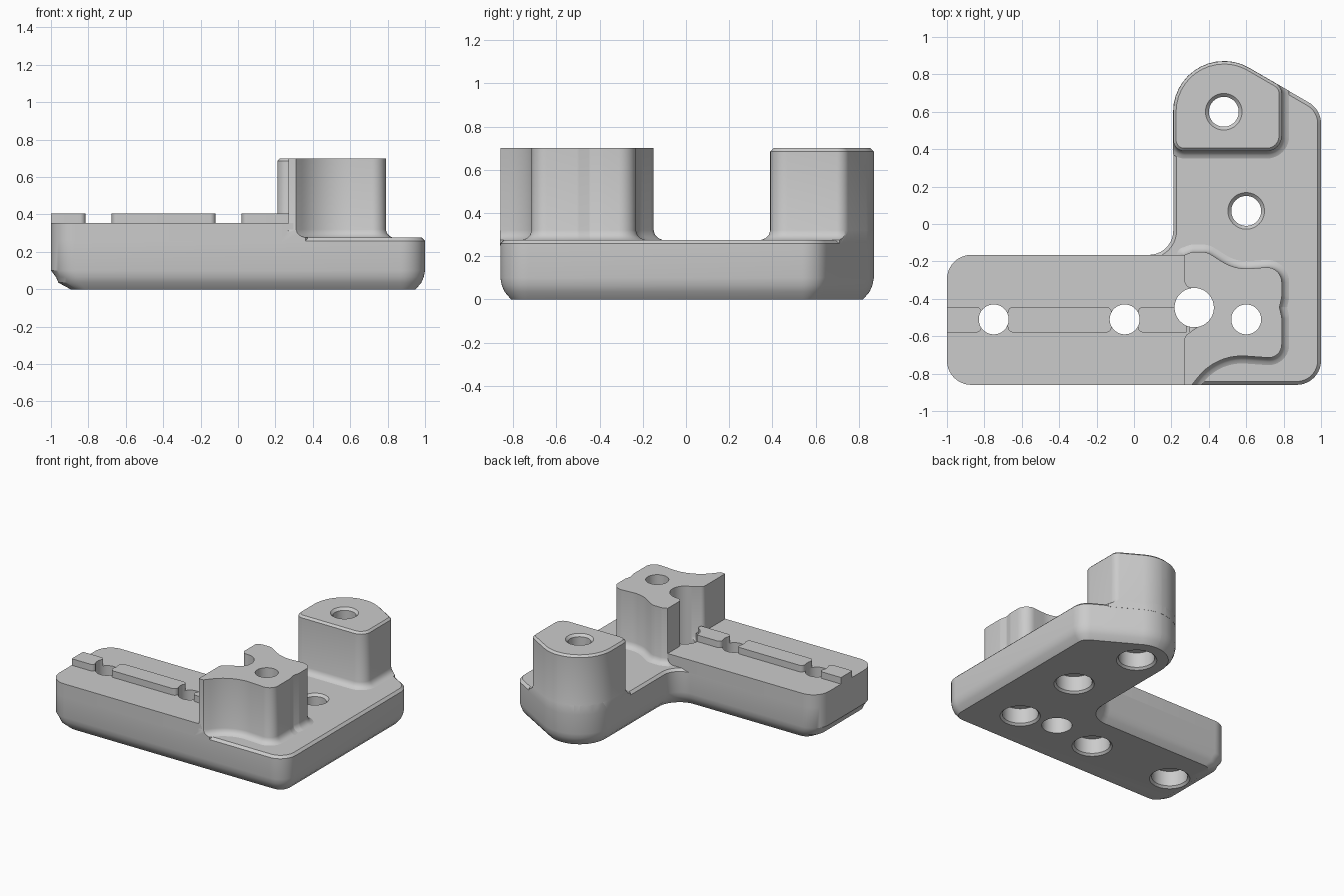
import bpy, bmesh, math
from mathutils import Vector

cube = bpy.data.objects.get("Cube")
if cube:
    bpy.data.objects.remove(cube, do_unlink=True)

grey = bpy.data.materials.new("plain grey")
grey.use_nodes = True
colour = (0.6, 0.6, 0.6, 1)
grey.diffuse_color = colour
grey.node_tree.nodes["Principled BSDF"].inputs["Base Color"].default_value = colour


def outline(corners, inset=0.0, steps=10):
    """Counter-clockwise polygon with rounded corners (x, y, radius), moved inwards by inset."""
    points = []
    for i, (x, y, r) in enumerate(corners):
        p = Vector((x, y))
        a = (p - Vector(corners[i - 1][:2])).normalized()
        b = (Vector(corners[(i + 1) % len(corners)][:2]) - p).normalized()
        turn = math.atan2(a.x * b.y - a.y * b.x, a.dot(b))
        side = 1 if turn > 0 else -1
        na, nb = Vector((-a.y, a.x)), Vector((-b.y, b.x))
        p = p + (na + nb) * inset / (1 + na.dot(nb))
        r = max(r - side * inset, 0.003)
        centre = p + (na + nb) * side * r / (1 + na.dot(nb))
        start = math.atan2(-na.y * side, -na.x * side)
        for k in range(steps + 1):
            t = start + turn * k / steps
            points.append((centre.x + r * math.cos(t), centre.y + r * math.sin(t)))
    return points


def loft(name, layers):
    """Solid through a stack of (points, z) layers."""
    bm = bmesh.new()
    rings = [[bm.verts.new((x, y, z)) for x, y in pts] for pts, z in layers]
    for low, high in zip(rings, rings[1:]):
        n = len(low)
        for i in range(n):
            j = (i + 1) % n
            bm.faces.new((low[i], low[j], high[j], high[i]))
    bm.faces.new(rings[0][::-1])
    bm.faces.new(rings[-1])
    mesh = bpy.data.meshes.new(name)
    bm.to_mesh(mesh)
    bm.free()
    mesh.materials.append(grey)
    ob = bpy.data.objects.new(name, mesh)
    bpy.context.collection.objects.link(ob)
    return ob


def solid(name, corners, profile):
    return loft(name, [(outline(corners, d), z) for d, z in profile])


def circle(x, y, r, n=48):
    return [(x + r * math.cos(math.tau * i / n), y + r * math.sin(math.tau * i / n)) for i in range(n)]


def cut(ob, cutter, operation):
    mod = ob.modifiers.new("cut", "BOOLEAN")
    mod.operation, mod.object, mod.solver = operation, cutter, "EXACT"
    bpy.context.view_layer.objects.active = ob
    bpy.ops.object.modifier_apply(modifier=mod.name)


# Base plate: L shape with a softened bottom edge and small top chamfer
FRONT, BACK, ARM_BACK = -0.86, 0.87, -0.165
plate_corners = [(-1, FRONT, 0.13), (1, FRONT, 0.13), (1, 0.612, 0.13), (0.553, BACK, 0.27),
                 (0.21, BACK, 0.27), (0.21, ARM_BACK, 0.13), (-1, ARM_BACK, 0.13)]
plate = solid("base_plate", plate_corners,
              [(0.05, 0), (0.02, 0.035), (0.007, 0.065), (0, 0.1), (0, 0.258), (0.018, 0.276)])
for v in plate.data.vertices:
    if v.co.x < -0.7 and v.co.z < 0.1:
        v.co.x += {0: 0.055}.get(round(v.co.z, 3), 0.02)

# Raised arm
arm = solid("raised_arm", [(-1, FRONT, 0.13), (0.3, FRONT, 0), (0.3, ARM_BACK, 0), (-1, ARM_BACK, 0.13)],
            [(0, 0.25), (0, 0.355)])

# Bosses with flared feet, trimmed to the plate outline
foot = [(-0.04, 0.25), (-0.04, 0.276), (-0.022, 0.283), (-0.007, 0.298), (0, 0.32)]
rear = solid("rear_boss", [(0.21, 0.39, 0.06), (0.79, 0.39, 0.08), (0.79, 0.733, 0.06),
                           (0.553, BACK, 0.27), (0.21, BACK, 0.27)],
             foot + [(0, 0.685), (0.015, 0.7)])
front = solid("front_boss", [(0.27, FRONT, 0), (0.31, FRONT, 0), (0.44, -0.695, 0.3), (0.79, -0.72, 0.07),
                             (0.79, -0.5, 0.05), (0.778, -0.445, 0.02), (0.79, -0.39, 0.05),
                             (0.79, -0.225, 0.08), (0.54, -0.245, 0.25), (0.39, -0.15, 0.08),
                             (0.31, -0.15, 0.03), (0.27, -0.165, 0), (0.27, -0.335, 0.04),
                             (0.34, -0.35, 0), (0.34, -0.55, 0), (0.27, -0.6, 0.04)],
              foot + [(0, 0.7)])
trim = solid("trim_helper", plate_corners, [(-0.001, 0.1), (-0.001, 0.9)])
for boss in (rear, front):
    cut(boss, trim, "INTERSECT")

# Interrupted locating rail
rails = []
for name, x0, x1, r0, r1 in (("rail_end", -1, -0.815, 0, 0.03), ("rail_middle", -0.675, -0.12, 0.03, 0.03),
                             ("rail_inner", 0.02, 0.28, 0.03, 0)):
    rails.append(solid(name, [(x0, -0.58, r0), (x1, -0.58, r1), (x1, -0.443, r1), (x0, -0.443, r0)],
                       [(0, 0.345), (0, 0.405)]))

# Bolt holes: through bore, recess underneath, optional chamfer at the top
parts = [plate, arm, rear, front] + rails
holes = [(-0.75, -0.51, 0), (-0.05, -0.51, 0), (0.6, -0.51, 0), (0.6, 0.07, 0.276), (0.48, 0.6, 0.7)]
cutters = [trim]
for x, y, top in holes:
    stack = [(0.15, -0.01), (0.125, 0.015), (0.125, 0.13), (0.08, 0.13)]
    stack += [(0.08, top - 0.018), (0.108, top + 0.01)] if top else [(0.08, 0.9)]
    cutters.append(loft("bolt_cutter", [(circle(x, y, r), z) for r, z in stack]))
cutters.append(loft("wide_cutter", [(circle(0.322, -0.447, 0.105), z) for z in (-0.1, 0.9)]))
for part in parts:
    for cutter in cutters[1:]:
        lo, hi = ([f(v.co.x for v in cutter.data.vertices) for f in (min, max)])
        xs = [v.co.x for v in part.data.vertices]
        if hi > min(xs) and lo < max(xs):
            cut(part, cutter, "DIFFERENCE")
for cutter in cutters:
    bpy.data.objects.remove(cutter, do_unlink=True)

# Smooth curves, crisp edges
bpy.ops.object.select_all(action="DESELECT")
for part in parts:
    part.select_set(True)
bpy.context.view_layer.objects.active = plate
bpy.ops.object.shade_smooth_by_angle(angle=math.radians(32))
